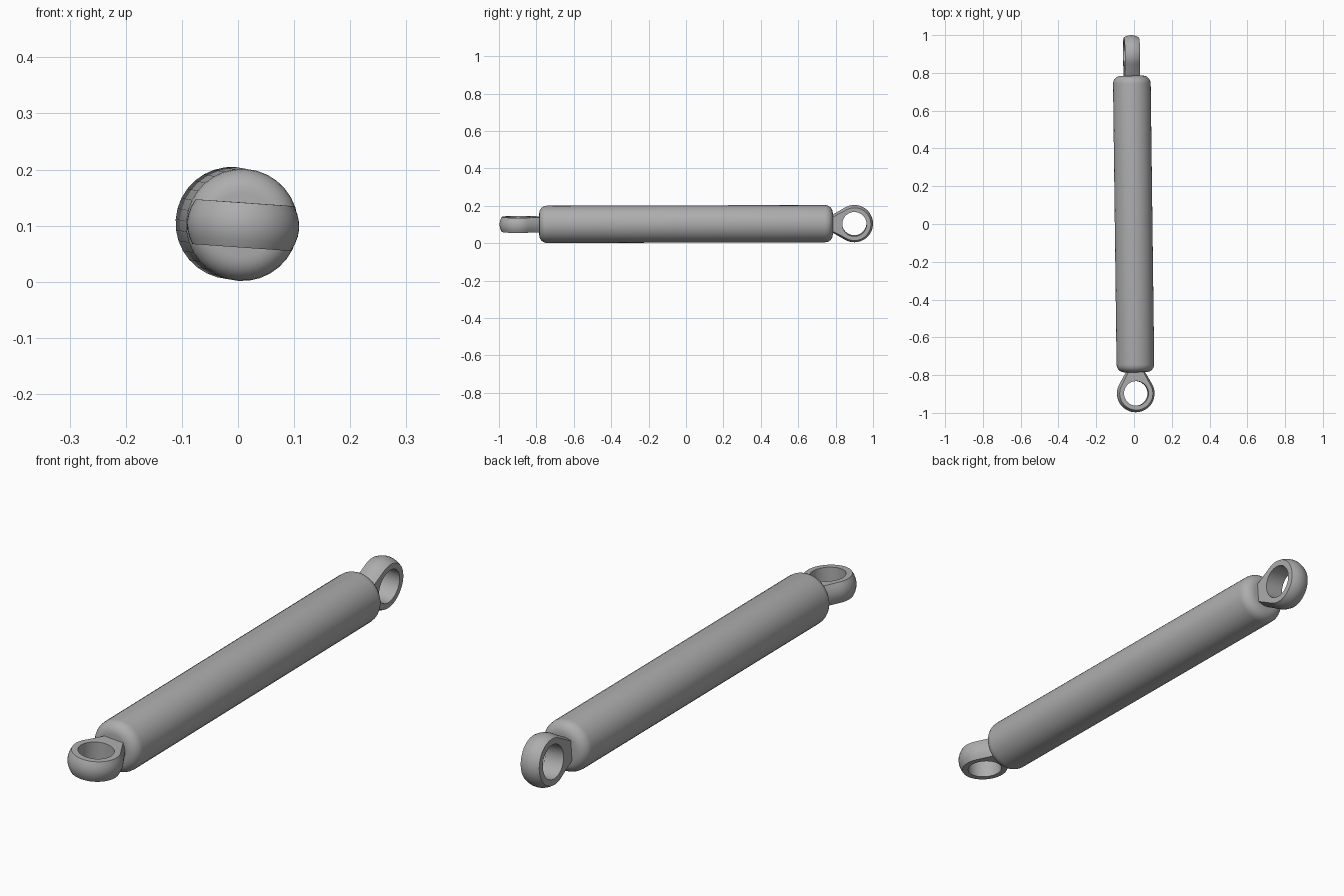
import bpy, bmesh
from math import pi, sin, cos, radians
from mathutils import Matrix

cube = bpy.data.objects.get("Cube")
if cube:
    bpy.data.objects.remove(cube)

steel = bpy.data.materials.new("plain_grey")
steel.use_nodes = True
GREY = (0.42, 0.42, 0.42, 1)
steel.diffuse_color = GREY
steel.node_tree.nodes["Principled BSDF"].inputs["Base Color"].default_value = GREY

# The whole strut lies slightly turned and rolled
POSE = (Matrix.Translation((-0.002, 0, 0.103)) @ Matrix.Rotation(0.0125, 4, 'Z')
        @ Matrix.Rotation(0.0022, 4, 'X') @ Matrix.Rotation(0.07, 4, 'Y'))


def finish(bm, name, local, sharp):
    bmesh.ops.recalc_face_normals(bm, faces=bm.faces)
    mesh = bpy.data.meshes.new(name)
    bm.to_mesh(mesh)
    bm.free()
    mesh.materials.append(steel)
    mesh.shade_smooth()
    mesh.set_sharp_from_angle(angle=radians(sharp))
    obj = bpy.data.objects.new(name, mesh)
    bpy.context.collection.objects.link(obj)
    obj.matrix_world = POSE @ local


def tube_body(radius=0.1, half=0.785, fillet=0.042, sides=32, steps=6):
    """Long cylinder with rounded ends, turned around y."""
    arc = [(radius - fillet + fillet * cos(t), half - fillet + fillet * sin(t))
           for t in (pi / 2 * i / steps for i in range(steps + 1))]
    profile = [(r, -y) for r, y in reversed(arc)] + arc
    bm = bmesh.new()
    rings = [[bm.verts.new((r * cos(2 * pi * k / sides), y, r * sin(2 * pi * k / sides)))
              for k in range(sides)] for r, y in profile]
    for a, b in zip(rings, rings[1:]):
        for k in range(sides):
            n = (k + 1) % sides
            bm.faces.new((a[k], a[n], b[n], b[k]))
    bm.faces.new(rings[0])
    bm.faces.new(rings[-1])
    finish(bm, "strut_body", Matrix.Identity(4), 60)


def outline(a, radius, corner=pi / 3, reach=0.14):
    """Teardrop radius: a circle whose tangents run along +y into the body."""
    if a > pi:
        a = 2 * pi - a
    if a >= corner:
        return radius
    return min(radius / cos(corner - a), reach / cos(a))


def eyelet(name, local, radius=0.1, hole=0.065, thick=0.04, bulge=0.012, sides=48, steps=6):
    """Mounting eye with a plain bore and a rounded outer wall."""
    bm = bmesh.new()
    loops = []
    for k in range(sides):
        a = 2 * pi * k / sides
        out = outline(a, radius)
        section = [(hole, -thick)]
        for i in range(steps + 1):
            h = 2 * i / steps - 1
            section.append((out - bulge * h * h, thick * h))
        section.append((hole, thick))
        loops.append([bm.verts.new((r * sin(a), r * cos(a), z)) for r, z in section])
    for k, a in enumerate(loops):
        b = loops[(k + 1) % sides]
        for i in range(len(a)):
            n = (i + 1) % len(a)
            bm.faces.new((a[i], a[n], b[n], b[i]))
    finish(bm, name, local, 35)


tube_body()

# Front eye lies flat, rear eye stands on edge
eyelet("front_eye", Matrix.Translation((0, -0.897, 0)))
eyelet("rear_eye", Matrix.Translation((0, 0.9, 0)) @ Matrix.Rotation(pi, 4, 'Z')
       @ Matrix.Rotation(pi / 2, 4, 'Y'))
